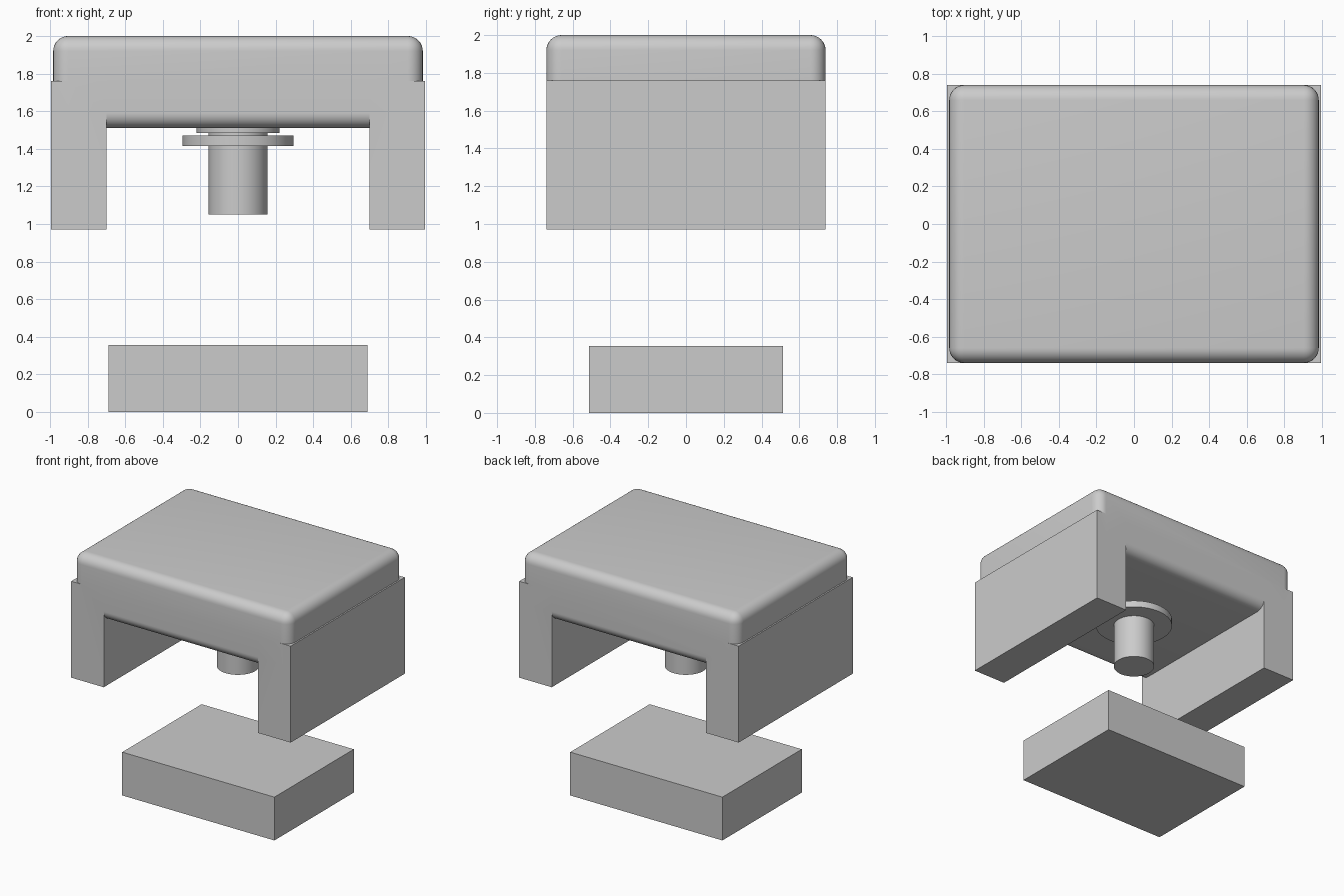
import bpy, math

if "Cube" in bpy.data.objects:
    bpy.data.objects.remove(bpy.data.objects["Cube"])


def box(name, x, y, z):
    """Axis-aligned box from (min, max) ranges."""
    bpy.ops.mesh.primitive_cube_add(size=1, location=[sum(r) / 2 for r in (x, y, z)])
    ob = bpy.context.object
    ob.name = name
    ob.scale = [r[1] - r[0] for r in (x, y, z)]
    bpy.ops.object.transform_apply(location=True, rotation=False, scale=True)
    return ob


def disc(name, radius, z0, z1):
    """Upright smooth cylinder on the centre axis."""
    bpy.ops.mesh.primitive_cylinder_add(vertices=64, radius=radius, depth=z1 - z0,
                                        location=(0, 0, (z0 + z1) / 2))
    bpy.context.object.name = name
    bpy.ops.object.shade_smooth_by_angle(angle=math.radians(35))


# Side legs
legs = []
for side, s in (("left", -1), ("right", 1)):
    legs.append(box(side + "_leg", sorted((s * 0.70, s * 0.995)), (-0.739, 0.739), (0.97, 1.76)))

# Rounded top body, fused with the legs
body = box("body", (-0.983, 0.983), (-0.739, 0.739), (1.51, 2.0))
bevel = body.modifiers.new("round", 'BEVEL')
bevel.width = 0.08
bevel.segments = 8
for leg in legs:
    fuse = body.modifiers.new("fuse", 'BOOLEAN')
    fuse.operation = 'UNION'
    fuse.solver = 'EXACT'
    fuse.object = leg
bpy.context.view_layer.objects.active = body
for m in [m.name for m in body.modifiers]:
    bpy.ops.object.modifier_apply(modifier=m)
for leg in legs:
    bpy.data.objects.remove(leg)
bpy.ops.object.select_all(action='DESELECT')
body.select_set(True)
bpy.ops.object.shade_smooth_by_angle(angle=math.radians(30))

# Stem hanging from the body, with its collar and flange
disc("stem", 0.157, 1.05, 1.50)
disc("flange", 0.295, 1.415, 1.47)
disc("collar", 0.22, 1.483, 1.53)

# Separate base block
box("base_block", (-0.69, 0.69), (-0.514, 0.514), (0, 0.355))
